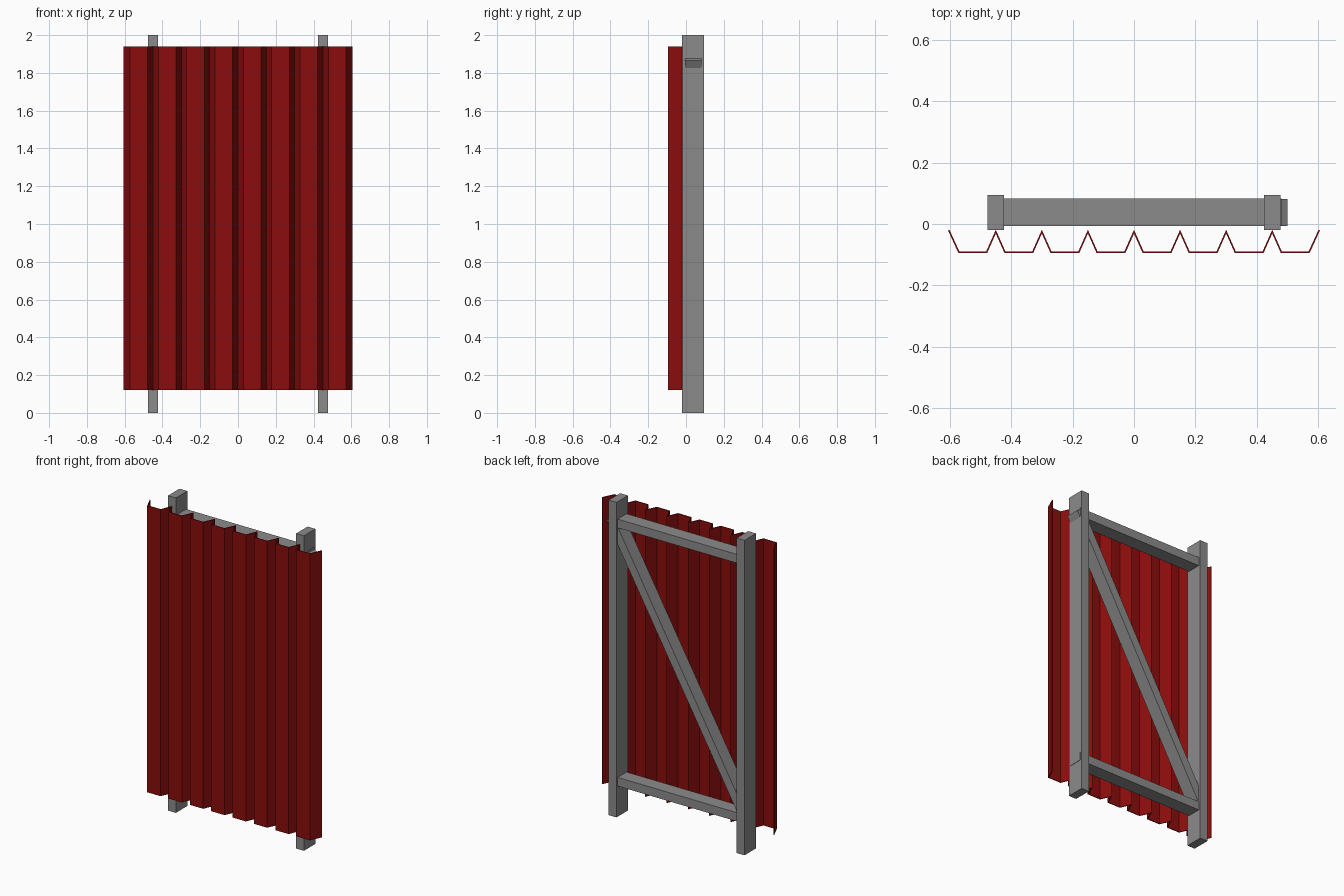
import bpy
import bmesh
import math
from mathutils import Vector

cube = bpy.data.objects.get("Cube")
if cube:
    bpy.data.objects.remove(cube, do_unlink=True)


def make_material(name, colour):
    mat = bpy.data.materials.new(name)
    mat.use_nodes = True
    mat.diffuse_color = colour
    mat.node_tree.nodes["Principled BSDF"].inputs["Base Color"].default_value = colour
    return mat


def make_object(name, bm, mat):
    mesh = bpy.data.meshes.new(name)
    bm.to_mesh(mesh)
    bm.free()
    mesh.materials.append(mat)
    obj = bpy.data.objects.new(name, mesh)
    bpy.context.collection.objects.link(obj)
    return obj


def make_beam(name, centre, size, mat, tilt=0.0):
    bm = bmesh.new()
    bmesh.ops.create_cube(bm, size=1)
    bmesh.ops.scale(bm, vec=size, verts=bm.verts)
    obj = make_object(name, bm, mat)
    obj.location = centre
    obj.rotation_euler.y = tilt
    return obj


grey = make_material("frame grey", (0.26, 0.26, 0.26, 1))
red = make_material("sheet red", (0.26, 0.004, 0.004, 1))

# Upright posts
THICK = 0.055
for side, x in (("left", 0.45), ("right", -0.45)):
    make_beam(side + "_post", (x, 0.0375, 1), (THICK, 0.115, 2), grey)

# Horizontal rails, let through the left post
RAIL_Y, RAIL_DEPTH = 0.038, 0.09
for level, z in (("top", 1.862), ("bottom", 0.222)):
    make_beam(level + "_rail", (0.0145, RAIL_Y, z), (0.93, RAIL_DEPTH, THICK), grey)

# Diagonal brace, its upper end poking out of the left post
low = Vector((-0.445, RAIL_Y, 0.26))
high = Vector((0.476, RAIL_Y, 1.878))
run = high - low
make_beam("diagonal_brace", (low + high) / 2, (THICK, RAIL_DEPTH - 0.002, run.length),
          grey, math.atan2(run.x, run.z))

# Corrugated sheet: flat pans joined by narrow ridges
FRONT, RIDGE, PITCH, PANS = -0.0925, -0.025, 0.15, 8
first = -PITCH * (PANS - 1) / 2
profile = [(-0.603, -0.02)]
for i in range(PANS):
    mid = first + i * PITCH
    profile += [(mid - 0.045, FRONT), (mid + 0.045, FRONT)]
    if i < PANS - 1:
        profile.append((mid + PITCH / 2, RIDGE))
profile.append((0.603, -0.02))

bm = bmesh.new()
columns = [[bm.verts.new((x, y, z)) for z in (0.12, 1.94)] for x, y in profile]
for a, b in zip(columns, columns[1:]):
    bm.faces.new((a[0], b[0], b[1], a[1]))
sheet = make_object("corrugated_sheet", bm, red)
solid = sheet.modifiers.new("thickness", "SOLIDIFY")
solid.thickness = 0.005
solid.offset = 0
solid.use_even_offset = True
